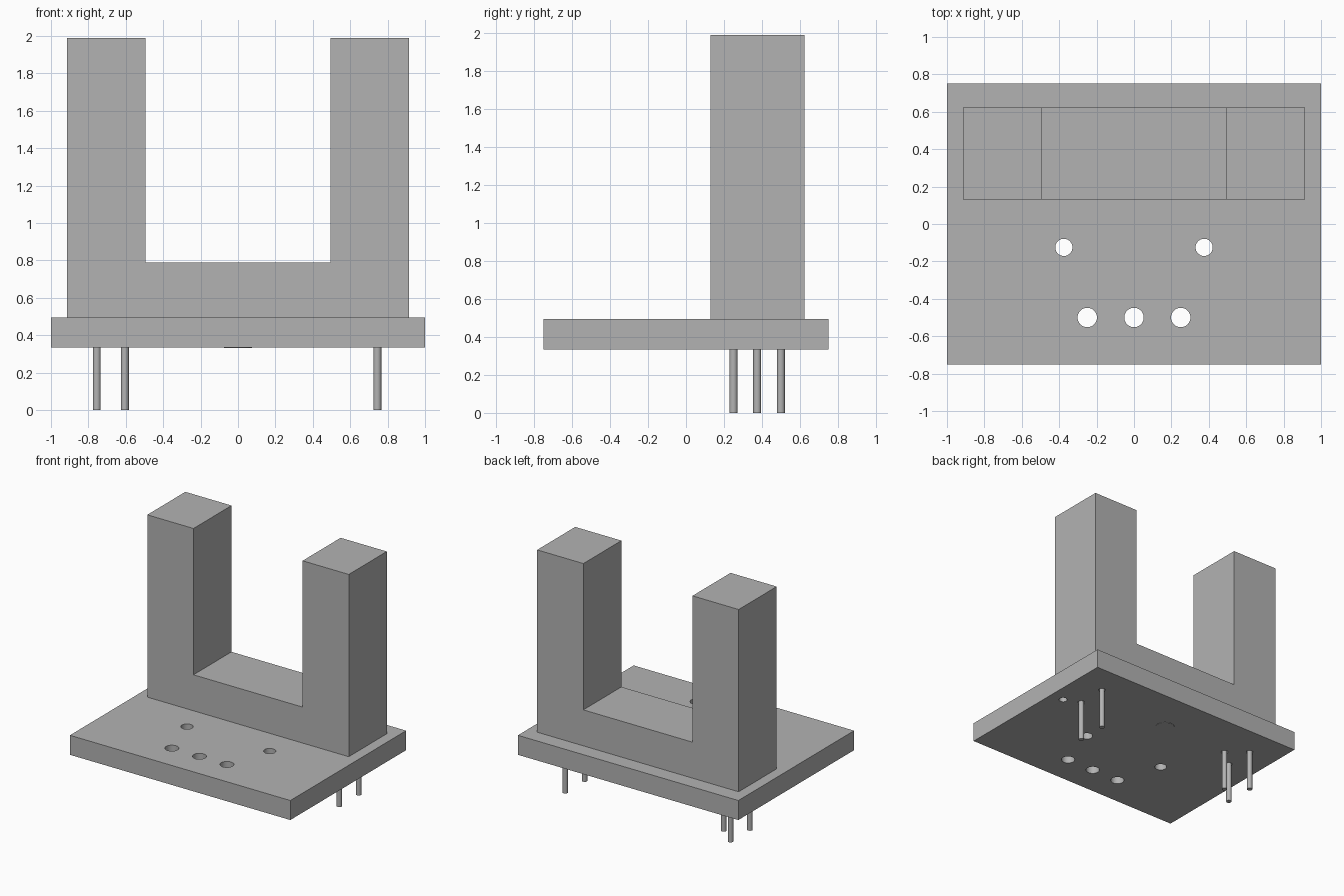
import bpy
import bmesh

default = bpy.data.objects.get("Cube")
if default:
    bpy.data.objects.remove(default, do_unlink=True)

grey = bpy.data.materials.new("plain grey")
grey.use_nodes = True
colour = (0.45, 0.45, 0.45, 1)
grey.diffuse_color = colour
grey.node_tree.nodes["Principled BSDF"].inputs["Base Color"].default_value = colour

PLATE_BOTTOM, PLATE_TOP = 0.335, 0.495


def prism(name, profile, y0, y1):
    """Extrude an x-z outline from y0 to y1."""
    bm = bmesh.new()
    face = bm.faces.new([bm.verts.new((x, y0, z)) for x, z in profile])
    new = bmesh.ops.extrude_face_region(bm, geom=[face])["geom"]
    verts = [v for v in new if isinstance(v, bmesh.types.BMVert)]
    bmesh.ops.translate(bm, verts=verts, vec=(0, y1 - y0, 0))
    bmesh.ops.recalc_face_normals(bm, faces=bm.faces)
    mesh = bpy.data.meshes.new(name)
    bm.to_mesh(mesh)
    bm.free()
    mesh.materials.append(grey)
    obj = bpy.data.objects.new(name, mesh)
    bpy.context.collection.objects.link(obj)
    return obj


def rod(name, x, y, radius, z0, z1):
    """Upright smooth-sided cylinder."""
    bpy.ops.mesh.primitive_cylinder_add(
        vertices=32, radius=radius, depth=z1 - z0, location=(x, y, (z0 + z1) / 2))
    obj = bpy.context.object
    obj.name = name
    obj.data.materials.append(grey)
    bpy.ops.object.shade_smooth_by_angle()
    return obj


# Base plate
plate = prism("base_plate", [(-1, PLATE_BOTTOM), (1, PLATE_BOTTOM),
                             (1, PLATE_TOP), (-1, PLATE_TOP)], -0.75, 0.75)

# U-shaped block with two towers
outer, inner, floor, top = 0.914, 0.495, 0.79, 1.99
half = [(outer, PLATE_TOP), (outer, top), (inner, top), (inner, floor)]
prism("u_block", half + [(-x, z) for x, z in reversed(half)], 0.13, 0.623)

# Pins below the plate, set in clearance holes
pins = [(0.745, 0.25), (0.745, 0.5), (-0.755, 0.25), (-0.755, 0.5), (-0.605, 0.375)]
for i, (x, y) in enumerate(pins):
    rod(f"pin_{i + 1}", x, y, 0.021, 0, PLATE_TOP + 0.05)

# Locating peg, flush under the plate
rod("locating_peg", 0, 0.375, 0.074, PLATE_BOTTOM - 0.002, PLATE_BOTTOM + 0.05)

# Holes through the plate: front row, mounting pair, vent and pin clearances
holes = [(x, -0.5, 0.052) for x in (-0.25, 0, 0.25)]
holes += [(x, -0.125, 0.046) for x in (-0.375, 0.375)]
holes += [(0.88, 0.19, 0.032)]
holes += [(x, y, 0.026) for x, y in pins]
for i, (x, y, r) in enumerate(holes):
    cutter = rod(f"hole_cutter_{i + 1}", x, y, r, PLATE_BOTTOM - 0.1, PLATE_TOP + 0.1)
    cut = plate.modifiers.new(f"hole_{i + 1}", "BOOLEAN")
    cut.operation = "DIFFERENCE"
    cut.solver = "EXACT"
    cut.object = cutter

# Bake the holes and remove the cutters
bpy.context.view_layer.objects.active = plate
for mod in list(plate.modifiers):
    cutter = mod.object
    bpy.ops.object.modifier_apply(modifier=mod.name)
    bpy.data.objects.remove(cutter, do_unlink=True)
bpy.ops.object.select_all(action="DESELECT")
plate.select_set(True)
bpy.ops.object.shade_smooth_by_angle()
